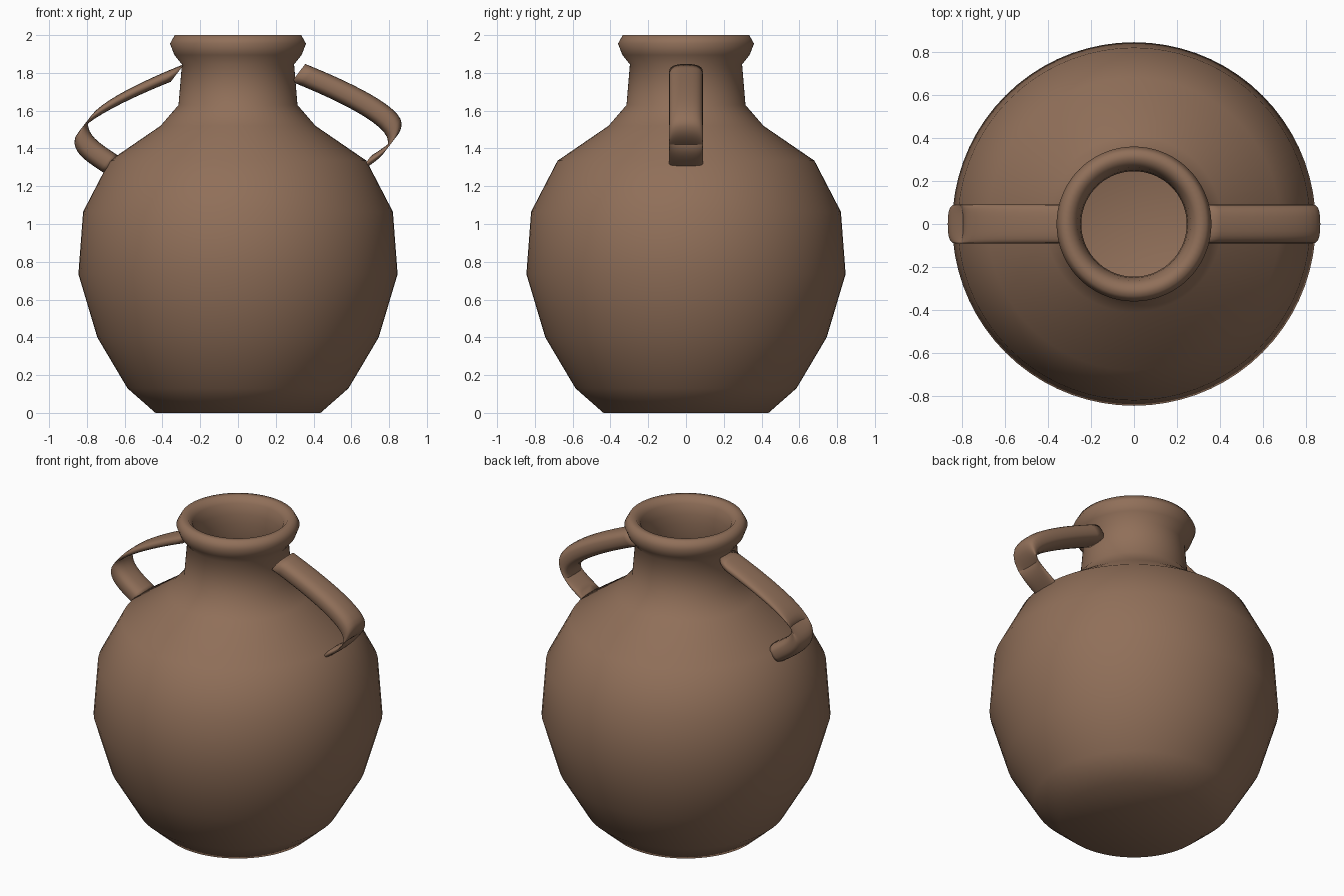
import bpy, bmesh, math
from mathutils import Vector
from mathutils.geometry import interpolate_bezier

cube = bpy.data.objects.get("Cube")
if cube:
    bpy.data.objects.remove(cube, do_unlink=True)

# Fired clay, the only colour
clay = bpy.data.materials.new("brown_clay")
clay.use_nodes = True
clay.diffuse_color = (0.28, 0.16, 0.10, 1)
bsdf = clay.node_tree.nodes["Principled BSDF"]
bsdf.inputs["Base Color"].default_value = clay.diffuse_color
bsdf.inputs["Roughness"].default_value = 0.8


def finish(bm, name):
    """Turn a bmesh into a smooth clay object."""
    bmesh.ops.recalc_face_normals(bm, faces=bm.faces)
    for face in bm.faces:
        face.smooth = True
    mesh = bpy.data.meshes.new(name)
    bm.to_mesh(mesh)
    bm.free()
    mesh.materials.append(clay)
    obj = bpy.data.objects.new(name, mesh)
    bpy.context.collection.objects.link(obj)
    return obj


def lathe(name, profile, steps=72):
    """Revolve a (radius, height) profile around z."""
    bm = bmesh.new()
    verts = [bm.verts.new((r, 0, z)) for r, z in profile]
    edges = [bm.edges.new(pair) for pair in zip(verts, verts[1:])]
    bmesh.ops.spin(bm, geom=verts + edges, cent=(0, 0, 0), axis=(0, 0, 1),
                   angle=math.tau, steps=steps, use_duplicate=False)
    bmesh.ops.remove_doubles(bm, verts=bm.verts, dist=0.0005)
    return finish(bm, name)


def sweep(name, path, section):
    """Carry a section of fixed direction along a path and cap both ends."""
    bm = bmesh.new()
    rings = [[bm.verts.new(p + s) for s in section] for p in path]
    n = len(section)
    for a, b in zip(rings, rings[1:]):
        for i in range(n):
            j = (i + 1) % n
            bm.faces.new((a[i], a[j], b[j], b[i]))
    bm.faces.new(rings[0])
    bm.faces.new(rings[-1])
    return finish(bm, name)


# Jar: foot, belly, shoulder, neck and lip, then back down the hollow inside
outside = [(0, 0), (0.437, 0), (0.585, 0.13), (0.745, 0.4), (0.845, 0.735),
           (0.82, 1.065), (0.68, 1.335), (0.41, 1.52), (0.315, 1.63),
           (0.297, 1.845), (0.337, 1.895), (0.36, 1.955), (0.335, 2.0)]
inside = [(0.295, 2.0), (0.265, 1.965), (0.25, 1.9), (0.245, 1.84),
          (0.26, 1.61), (0.36, 1.48), (0.63, 1.3), (0.77, 1.05),
          (0.79, 0.735), (0.69, 0.42), (0.55, 0.17), (0.42, 0.06), (0, 0.06)]
lathe("jar_body", outside + inside)

# Handle section: a rounded strap, tilted the same way on both sides
tilt = Vector((0.036, 0, 0.047))
width = Vector((0, 0.09, 0))


def rounded(value):
    return math.copysign(abs(value) ** 0.75, value)


section = []
for k in range(24):
    angle = math.tau * k / 24
    section.append(width * rounded(math.cos(angle)) + tilt * rounded(math.sin(angle)))

# Handle path: from the neck out to the elbow, then back in to the shoulder
neck_to_elbow = [(0.32, 1.80), (0.52, 1.72), (0.83, 1.58), (0.83, 1.485)]
elbow_to_shoulder = [(0.83, 1.485), (0.83, 1.42), (0.77, 1.38), (0.67, 1.315)]
for name, side in (("left_handle", 1), ("right_handle", -1)):
    path = []
    for points in (neck_to_elbow, elbow_to_shoulder):
        knots = [Vector((side * x, 0, z)) for x, z in points]
        path += interpolate_bezier(*knots, 14)[1 if path else 0:]
    sweep(name, path, section)
